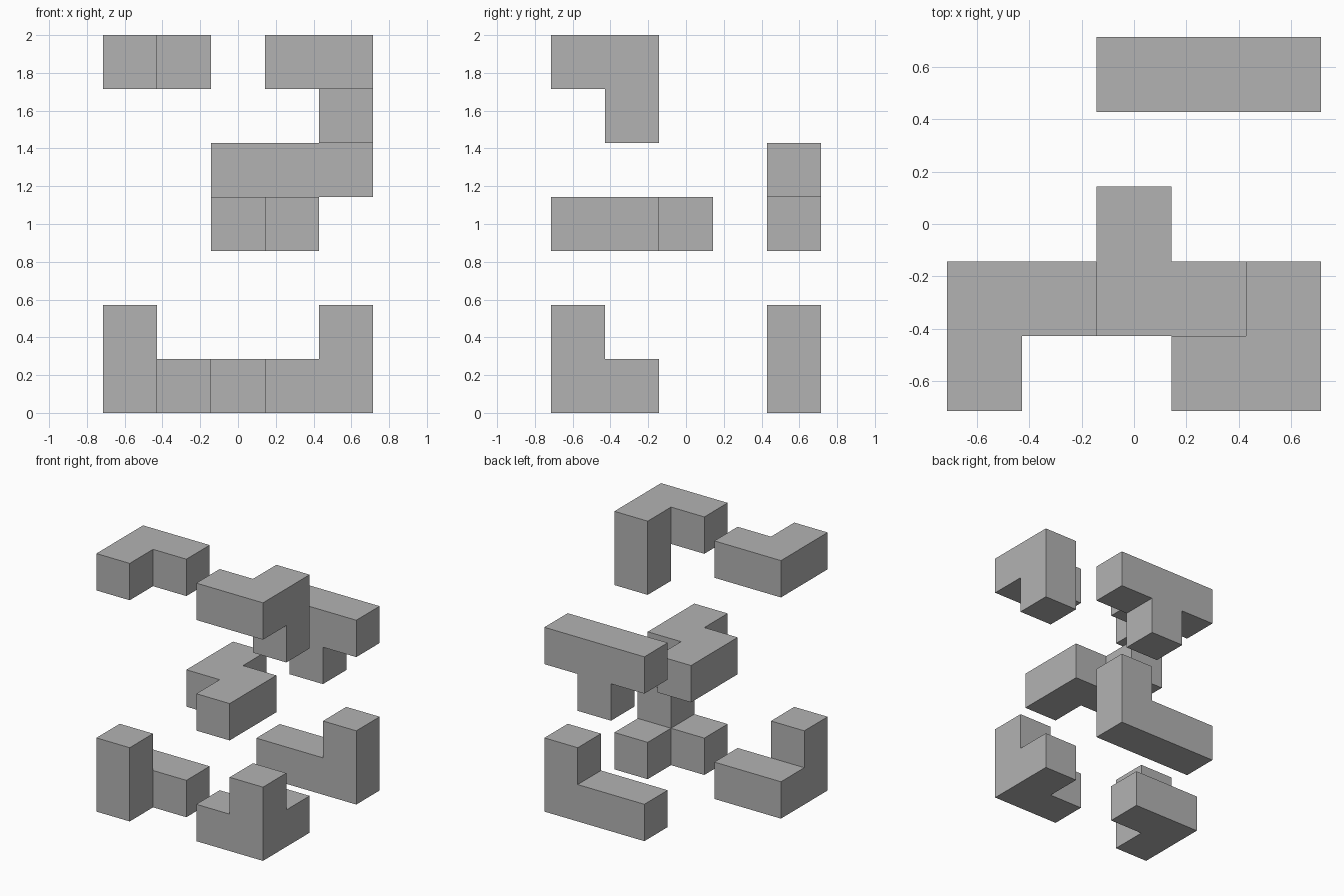
import bpy
import bmesh
from math import radians
from mathutils import Matrix, Vector

if "Cube" in bpy.data.objects:
    bpy.data.objects.remove(bpy.data.objects["Cube"], do_unlink=True)

UNIT = 2 / 7                                # edge of one small cube
ORIGIN = Vector((-2.5, -2.5, 0)) * UNIT     # lower front corner of the cell grid

grey = bpy.data.materials.new("plain grey")
grey.use_nodes = True
colour = (0.45, 0.45, 0.45, 1)
grey.diffuse_color = colour
grey.node_tree.nodes["Principled BSDF"].inputs["Base Color"].default_value = colour


def build_piece(name, cells):
    """Join unit cubes at the given grid cells into one clean solid."""
    bm = bmesh.new()
    for cell in cells:
        centre = Vector(cell) + Vector((0.5, 0.5, 0.5))
        bmesh.ops.create_cube(bm, size=1, matrix=Matrix.Translation(centre))
    bm.normal_update()

    # Remove walls shared by neighbouring cubes
    inner = []
    for face in bm.faces:
        beyond = face.calc_center_median() + face.normal * 0.5
        if tuple(int(c // 1) for c in beyond) in cells:
            inner.append(face)
    bmesh.ops.delete(bm, geom=inner, context="FACES")

    # Weld the cubes and merge flat neighbours into single faces
    bmesh.ops.remove_doubles(bm, verts=bm.verts, dist=0.001)
    bmesh.ops.dissolve_limit(bm, angle_limit=radians(1), verts=bm.verts, edges=bm.edges)
    bmesh.ops.scale(bm, vec=(UNIT, UNIT, UNIT), verts=bm.verts)
    bmesh.ops.translate(bm, vec=ORIGIN, verts=bm.verts)

    mesh = bpy.data.meshes.new(name)
    bm.to_mesh(mesh)
    bm.free()
    mesh.materials.append(grey)
    bpy.context.collection.objects.link(bpy.data.objects.new(name, mesh))


# Seven puzzle pieces, each a set of (x, y, z) grid cells
pieces = {
    "corner_piece": {(0, 0, 6), (0, 1, 6), (1, 1, 6)},
    "upper_twist_piece": {(3, 0, 6), (4, 0, 6), (4, 1, 6), (4, 1, 5)},
    "tee_piece": {(2, 4, 4), (3, 4, 4), (4, 4, 4), (3, 4, 3)},
    "zigzag_piece": {(2, 2, 3), (2, 1, 3), (3, 1, 3), (3, 0, 3)},
    "lower_twist_piece": {(0, 0, 1), (0, 0, 0), (0, 1, 0), (1, 1, 0)},
    "tripod_piece": {(4, 0, 1), (4, 0, 0), (4, 1, 0), (3, 0, 0)},
    "ell_piece": {(2, 4, 0), (3, 4, 0), (4, 4, 0), (4, 4, 1)},
}
for piece_name, piece_cells in pieces.items():
    build_piece(piece_name, piece_cells)
